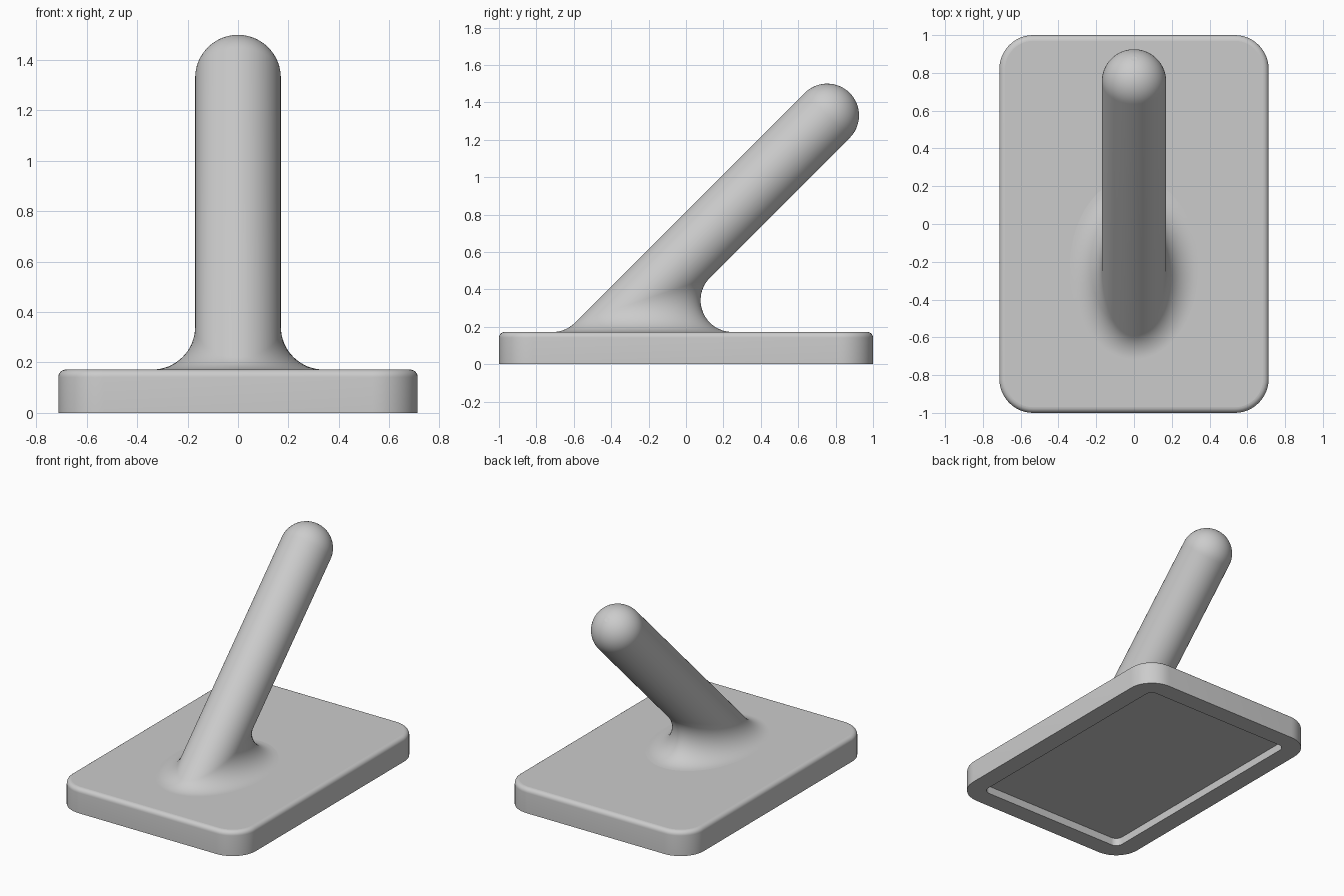
import bpy
import bmesh
from math import pi, sin, cos, sqrt, radians
from mathutils import Vector

if "Cube" in bpy.data.objects:
    bpy.data.objects.remove(bpy.data.objects["Cube"], do_unlink=True)

# Single matte grey
GREY = (0.6, 0.6, 0.6, 1)
grey = bpy.data.materials.new("light grey")
grey.use_nodes = True
grey.diffuse_color = GREY
grey.node_tree.nodes["Principled BSDF"].inputs["Base Color"].default_value = GREY


def loft(name, rings, cap_start, cap_end):
    """Skin a list of closed rings, optionally capping the two ends."""
    bm = bmesh.new()
    loops = [[bm.verts.new(p) for p in ring] for ring in rings]
    n = len(loops[0])
    for a, b in zip(loops, loops[1:]):
        for i in range(n):
            j = (i + 1) % n
            bm.faces.new((a[i], a[j], b[j], b[i]))
    if cap_start:
        bm.faces.new(loops[0][::-1])
    if cap_end:
        bm.faces.new(loops[-1])
    mesh = bpy.data.meshes.new(name)
    bm.to_mesh(mesh)
    bm.free()
    mesh.materials.append(grey)
    obj = bpy.data.objects.new(name, mesh)
    bpy.context.collection.objects.link(obj)
    bpy.ops.object.select_all(action='DESELECT')
    obj.select_set(True)
    bpy.context.view_layer.objects.active = obj
    bpy.ops.object.shade_smooth_by_angle(angle=radians(35))
    for face in mesh.polygons:      # keep the big flat caps flat
        if len(face.vertices) > 4:
            face.use_smooth = False
    return obj


# Base plate: rounded rectangle with a filleted top edge and recessed underside
HALF_X, HALF_Y, TOP, CORNER, EDGE = 0.713, 1.0, 0.172, 0.18, 0.03
RIM, RECESS = 0.13, 0.055
STEPS = 12


def rounded_rect(inset, z):
    r = CORNER - inset
    ring = []
    for q, (sx, sy) in enumerate(((1, 1), (-1, 1), (-1, -1), (1, -1))):
        for k in range(STEPS + 1):
            a = (q + k / STEPS) * pi / 2
            ring.append((sx * (HALF_X - CORNER) + r * cos(a),
                         sy * (HALF_Y - CORNER) + r * sin(a), z))
    return ring


section = [(RIM, RECESS), (RIM, 0), (0, 0)]
for k in range(7):
    a = k / 6 * pi / 2
    section.append((EDGE * (1 - cos(a)), TOP - EDGE + EDGE * sin(a)))
loft("base_plate", [rounded_rect(i, z) for i, z in section], True, True)

# Leaning post: rolling-ball fillet at the foot, round bar, domed tip
R, FILLET = 0.17, 0.17
AXIS = Vector((0, 1, 1)).normalized()
SIDE = Vector((1, 0, 0))
UNDER = Vector((0, 1, -1)).normalized()
TIP = Vector((0, 0.755, 1.33))
ball_z = TOP + FILLET
foot = Vector((0, TIP.y - (TIP.z - ball_z), ball_z))
angles = [2 * pi * k / 72 for k in range(72)]


def radial(a):
    return SIDE * cos(a) + UNDER * sin(a)


def fillet_point(a, t):
    centre = foot + (R + FILLET) * Vector((cos(a), sqrt(2) * sin(a), 0))
    down, inward = Vector((0, 0, -1)), -radial(a)
    sweep = down.angle(inward)
    mix = (down * sin((1 - t) * sweep) + inward * sin(t * sweep)) / sin(sweep)
    return centre + FILLET * mix


rings = [[fillet_point(a, k / 16) for a in angles] for k in range(17)]
for k in range(16):
    t = k / 16 * pi / 2
    rings.append([TIP + R * (radial(a) * cos(t) + AXIS * sin(t)) for a in angles])
# Ring order runs clockwise about the axis, so reverse it for outward faces
loft("leaning_post", [ring[::-1] for ring in rings], False, True)
